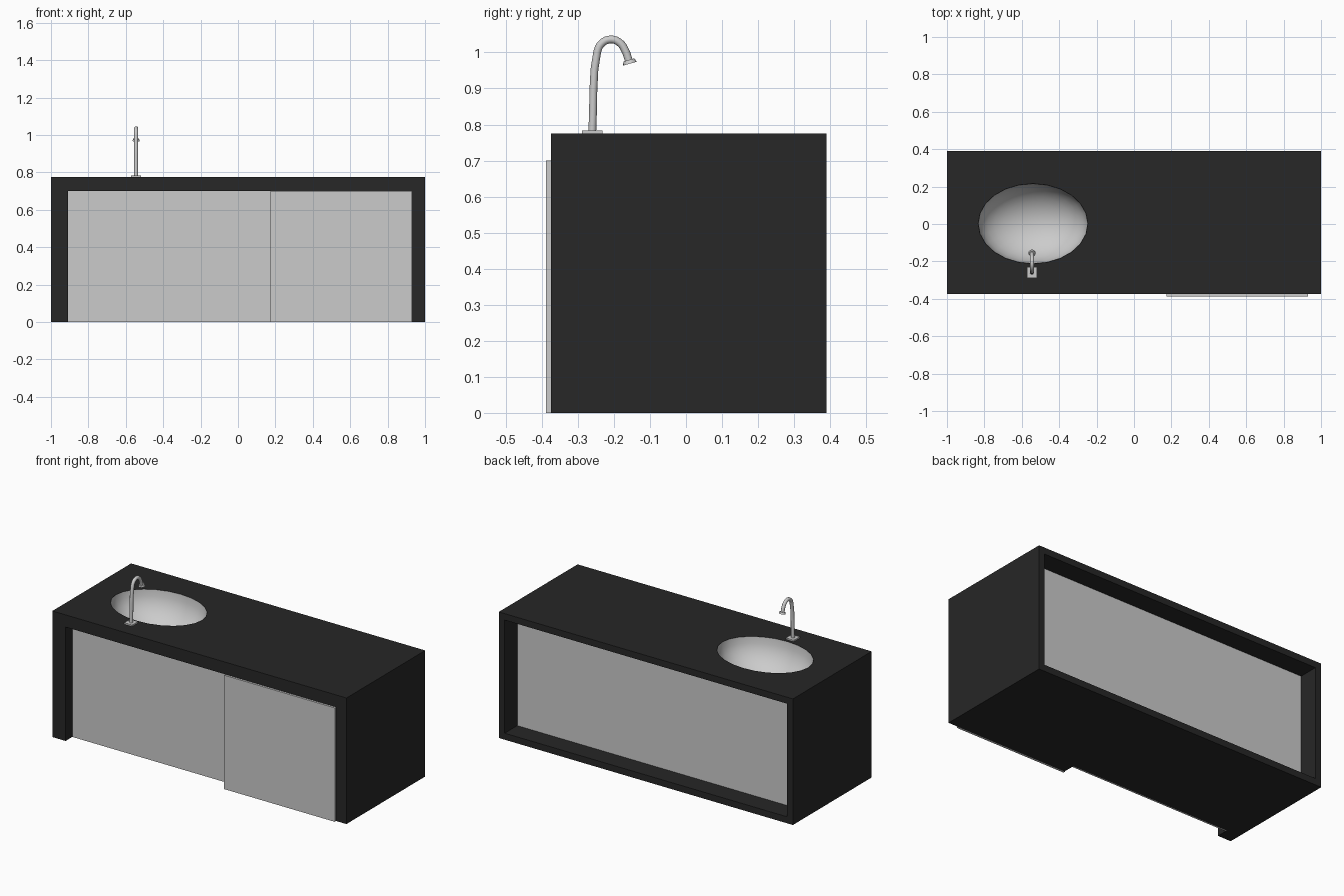
import bpy, bmesh, math
from mathutils import Vector, Matrix

if "Cube" in bpy.data.objects:
    bpy.data.objects.remove(bpy.data.objects["Cube"])

TOP = 0.775
SINK = Vector((-0.54, 0.002, TOP))
TAP_X = -0.545

black = bpy.data.materials.new("black_stone")
black.diffuse_color = (0.02, 0.02, 0.02, 1)
black.use_nodes = True
black.node_tree.nodes["Principled BSDF"].inputs["Base Color"].default_value = black.diffuse_color


def make(name, bm):
    mesh = bpy.data.meshes.new(name)
    bm.to_mesh(mesh)
    bm.free()
    obj = bpy.data.objects.new(name, mesh)
    bpy.context.collection.objects.link(obj)
    return obj


def box(name, lo, hi):
    lo, hi = Vector(lo), Vector(hi)
    bm = bmesh.new()
    m = Matrix.Translation((lo + hi) / 2) @ Matrix.Diagonal((*(hi - lo), 1))
    bmesh.ops.create_cube(bm, size=1, matrix=m)
    return make(name, bm)


def ellipsoid(name, grow, lower_half):
    bm = bmesh.new()
    bmesh.ops.create_uvsphere(bm, u_segments=24, v_segments=16, radius=1)
    if lower_half:
        bmesh.ops.delete(bm, geom=[v for v in bm.verts if v.co.z > 0.001], context='VERTS')
        bmesh.ops.reverse_faces(bm, faces=bm.faces[:])
    m = Matrix.Translation(SINK) @ Matrix.Diagonal((0.292 * grow, 0.213 * grow, 0.2 * grow, 1))
    bmesh.ops.transform(bm, matrix=m, verts=bm.verts[:])
    return make(name, bm)


def cut(obj, cutter):
    cutter.hide_render = True
    mod = obj.modifiers.new("cut", 'BOOLEAN')
    mod.operation = 'DIFFERENCE'
    mod.solver = 'EXACT'
    mod.object = cutter
    bpy.context.view_layer.objects.active = obj
    bpy.ops.object.modifier_apply(modifier=mod.name)
    bpy.data.objects.remove(cutter, do_unlink=True)


def smooth(obj, angle=40):
    bpy.ops.object.select_all(action='DESELECT')
    obj.select_set(True)
    bpy.context.view_layer.objects.active = obj
    bpy.ops.object.shade_smooth_by_angle(angle=math.radians(angle))


# Black counter body with recesses for the left door, the back and the sink
counter = box("counter_body", (-1, -0.375, 0), (1, 0.39, TOP))
counter.data.materials.append(black)
cut(counter, box("door_recess", (-0.91, -0.5, -0.1), (0.178, -0.30, 0.70)))
cut(counter, box("back_recess", (-0.96, 0.265, 0.04), (0.96, 0.5, TOP - 0.04)))
cut(counter, ellipsoid("sink_hole", 1.004, False))

# Doors and back panel
box("left_door", (-0.91, -0.31, 0), (0.178, -0.30, 0.70))
box("right_door", (0.175, -0.388, 0), (0.93, -0.375, 0.70))
box("back_panel", (-0.96, 0.265, 0.04), (0.96, 0.268, TOP - 0.04))

# Sink bowl
smooth(ellipsoid("sink_bowl", 1.0, True), 60)

# Tap base plate
box("tap_base", (TAP_X - 0.027, -0.288, TOP), (TAP_X + 0.027, -0.231, TOP + 0.009))

# Tap spout: a round tube swept along a hooked path
path = [(-0.26, 0.778), (-0.2465, 1.0), (-0.234, 1.025), (-0.208, 1.036),
        (-0.183, 1.026), (-0.168, 1.004), (-0.158, 0.975)]
curve = bpy.data.curves.new("tap_spout", 'CURVE')
curve.dimensions = '3D'
curve.bevel_depth = 0.0108
curve.bevel_resolution = 4
curve.use_fill_caps = True
curve.resolution_u = 4
spline = curve.splines.new('BEZIER')
spline.bezier_points.add(len(path) - 1)
for p, (y, z) in zip(spline.bezier_points, path):
    p.co = (TAP_X, y, z)
    p.handle_left_type = p.handle_right_type = 'AUTO'
# keep the riser straight
spline.bezier_points[0].handle_right_type = 'VECTOR'
spout = bpy.data.objects.new("tap_spout", curve)
bpy.context.collection.objects.link(spout)
bpy.ops.object.select_all(action='DESELECT')
spout.select_set(True)
bpy.context.view_layer.objects.active = spout
bpy.ops.object.convert(target='MESH')
smooth(bpy.context.view_layer.objects.active)

# Flared tap outlet
bm = bmesh.new()
direction = Vector((0, 0.27, -0.96))
m = Matrix.Translation((TAP_X, -0.157, 0.974)) @ direction.to_track_quat('Z', 'Y').to_matrix().to_4x4()
bmesh.ops.create_cone(bm, cap_ends=True, segments=16, radius1=0.016, radius2=0.0195,
                      depth=0.011, matrix=m)
smooth(make("tap_outlet", bm))
